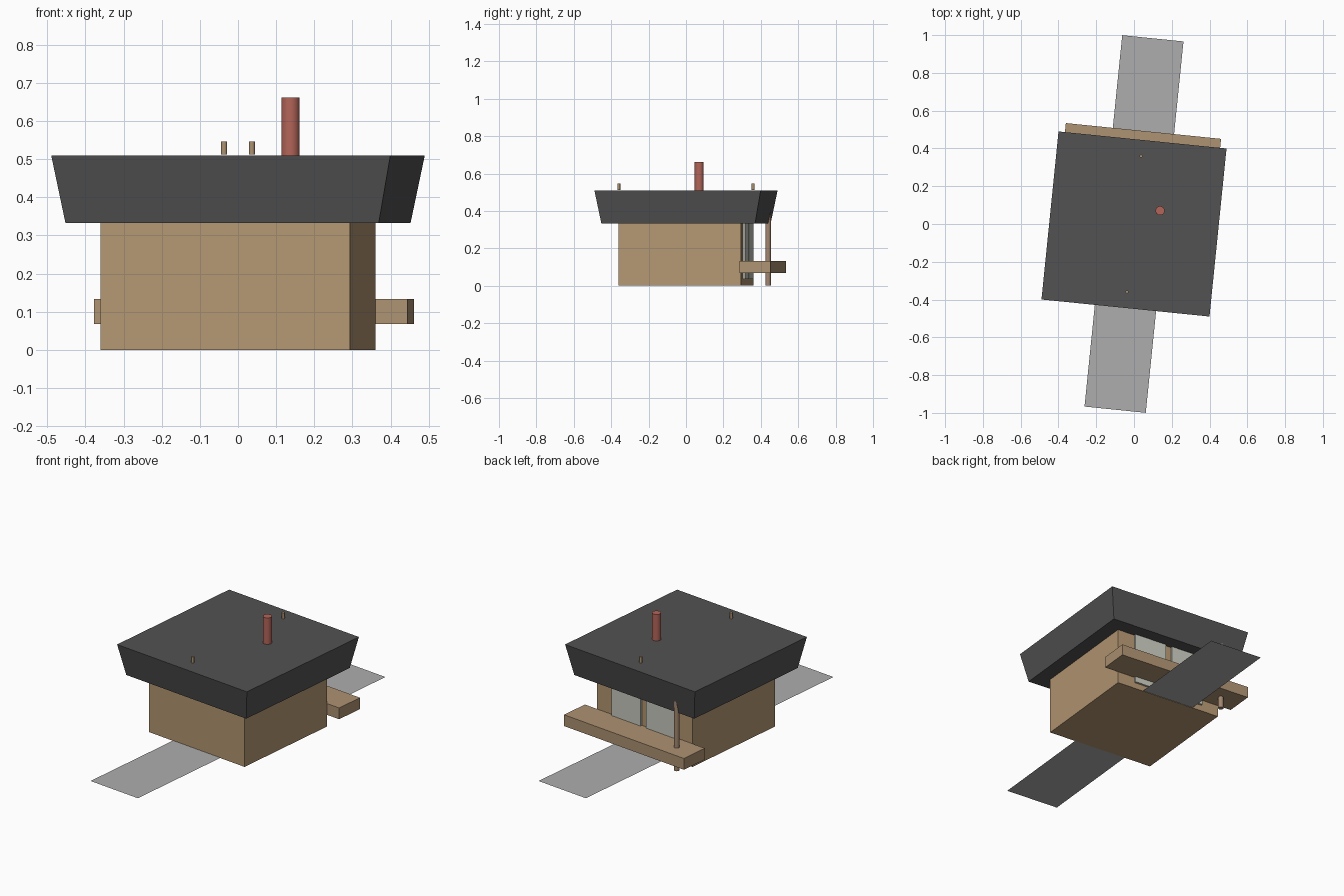
import bpy, bmesh, math
from mathutils import Matrix

if "Cube" in bpy.data.objects:
    bpy.data.objects.remove(bpy.data.objects["Cube"])

# The whole building is turned slightly about z
TURN = Matrix.Rotation(math.radians(-5.8), 4, 'Z')


def material(name, rgb):
    m = bpy.data.materials.new(name)
    m.diffuse_color = (*rgb, 1)
    m.use_nodes = True
    m.node_tree.nodes["Principled BSDF"].inputs["Base Color"].default_value = m.diffuse_color
    return m


wall_tan = material("wall_tan", (0.46, 0.31, 0.17))
wood = material("wood", (0.42, 0.29, 0.17))
post_wood = material("post_wood", (0.36, 0.24, 0.16))
slate = material("slate", (0.085, 0.085, 0.085))
brick = material("brick", (0.45, 0.13, 0.10))
glass = material("glass", (0.58, 0.60, 0.53))
paving = material("paving", (0.42, 0.42, 0.42))


def finish(name, bm, mat):
    bmesh.ops.recalc_face_normals(bm, faces=bm.faces)
    me = bpy.data.meshes.new(name)
    bm.to_mesh(me)
    bm.free()
    me.materials.append(mat)
    ob = bpy.data.objects.new(name, me)
    ob.matrix_world = TURN
    bpy.context.collection.objects.link(ob)
    return ob


def box(name, x0, x1, y0, y1, z0, z1, mat, flare=1.0):
    """Box between limits; flare scales the top outline."""
    bm = bmesh.new()
    bmesh.ops.create_cube(bm, size=1)
    for v in bm.verts:
        s = flare if v.co.z > 0 else 1.0
        v.co.x = (x0 + x1) / 2 + v.co.x * (x1 - x0) * s
        v.co.y = (y0 + y1) / 2 + v.co.y * (y1 - y0) * s
        v.co.z = z1 if v.co.z > 0 else z0
    return finish(name, bm, mat)


def rod(name, x, y, r, z0, z1, mat, sides=24):
    bm = bmesh.new()
    bmesh.ops.create_cone(bm, cap_ends=True, segments=sides, radius1=r, radius2=r,
                          depth=z1 - z0, matrix=Matrix.Translation((x, y, (z0 + z1) / 2)))
    for f in bm.faces:
        f.smooth = len(f.verts) == 4
    for e in bm.edges:
        e.smooth = all(f.smooth for f in e.link_faces)
    return finish(name, bm, mat)


# Main block and flared flat roof
B, R = 0.3285, 0.413
box("walls", -B, B, -B, B, 0, 0.333, wall_tan)
box("roof", -R, R, -R, R, 0.333, 0.51, slate, flare=0.447 / R)

# Two tall panes standing just proud of the back wall
for side, s in (("left", -1), ("right", 1)):
    xs = sorted((s * 0.02, s * 0.22))
    box("window_" + side, *xs, B - 0.01, B + 0.012, 0.035, 0.333, glass)

# Balcony slab and its single post
box("balcony", -R, R, B, 0.495, 0.068, 0.133, wood)
rod("balcony_post", -0.292, 0.412, 0.0145, 0, 0.42, post_wood)

# Chimney and small roof vents
rod("chimney", 0.13, 0.084, 0.024, 0.508, 0.662, brick)
for end, s in (("front", -1), ("back", 1)):
    rod("roof_vent_" + end, 0, s * 0.361, 0.008, 0.512, 0.546, wood, 16)

# Flat path running under the building
bm = bmesh.new()
bmesh.ops.create_grid(bm, x_segments=1, y_segments=1, size=1)
for v in bm.verts:
    v.co = (v.co.x * 0.163, v.co.y * 0.988, 0.002)
finish("path", bm, paving)
